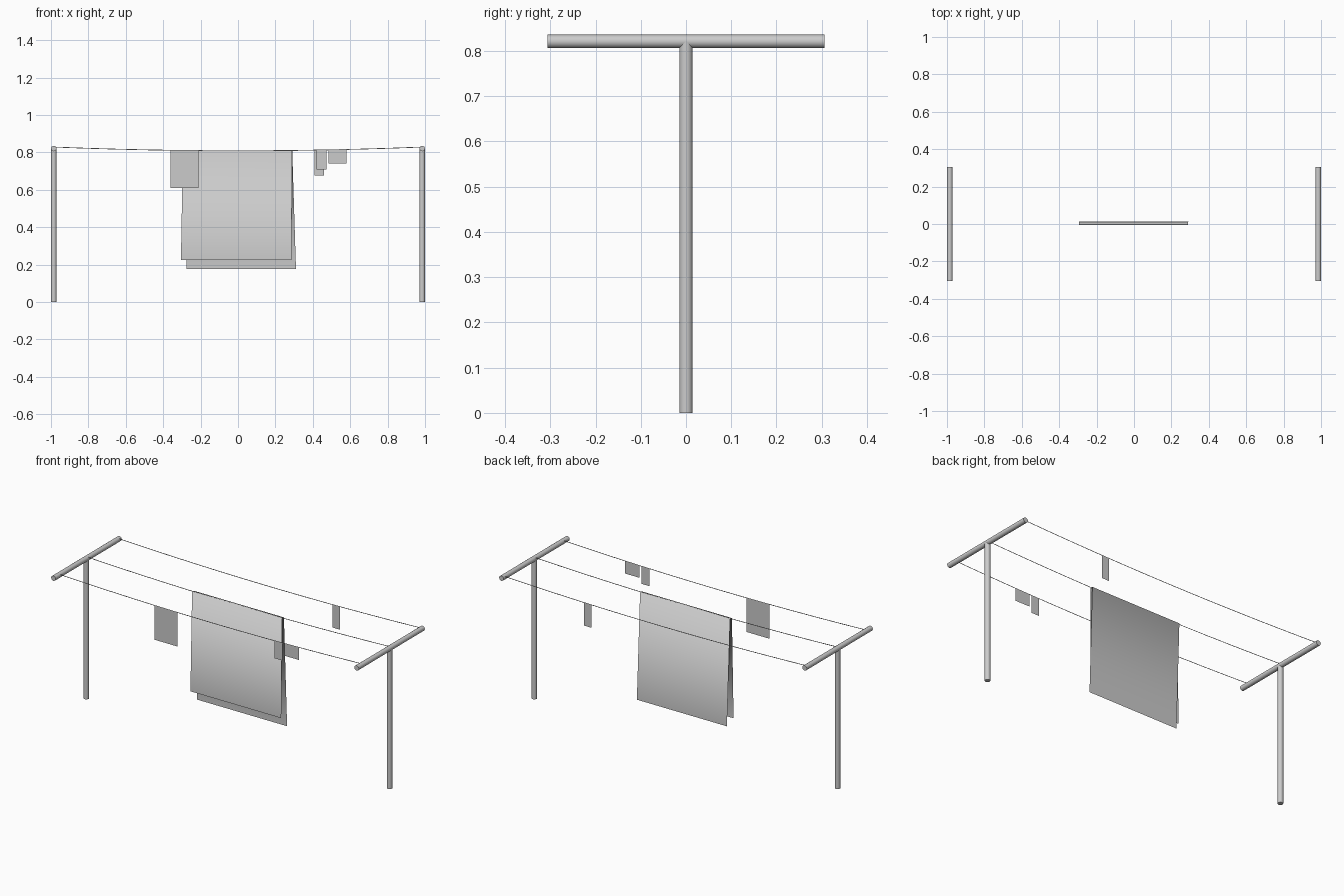
import bpy
import bmesh
from math import radians
from mathutils import Matrix

cube = bpy.data.objects.get("Cube")
if cube:
    bpy.data.objects.remove(cube, do_unlink=True)

grey = bpy.data.materials.new("plain grey")
grey.use_nodes = True
grey.diffuse_color = (0.6, 0.6, 0.6, 1)
grey.node_tree.nodes["Principled BSDF"].inputs["Base Color"].default_value = (0.6, 0.6, 0.6, 1)

TOP = 0.821       # height of the crossbar axis
POST_X = 0.985
RADIUS = 0.0148


def finish(name, bm):
    mesh = bpy.data.meshes.new(name)
    bm.to_mesh(mesh)
    bm.free()
    mesh.materials.append(grey)
    obj = bpy.data.objects.new(name, mesh)
    bpy.context.collection.objects.link(obj)
    return obj


def smooth(obj, angle=None):
    bpy.ops.object.select_all(action='DESELECT')
    obj.select_set(True)
    bpy.context.view_layer.objects.active = obj
    if angle:
        bpy.ops.object.shade_smooth_by_angle(angle=radians(angle))
    else:
        bpy.ops.object.shade_smooth()


def tube(name, length, matrix):
    bm = bmesh.new()
    bmesh.ops.create_cone(bm, cap_ends=True, segments=16, radius1=RADIUS,
                          radius2=RADIUS, depth=length, matrix=matrix)
    smooth(finish(name, bm), 40)


def strip(name, rows):
    """Skin a ribbon across successive pairs of points."""
    bm = bmesh.new()
    pairs = [[bm.verts.new(p) for p in row] for row in rows]
    for (a, b), (c, d) in zip(pairs, pairs[1:]):
        bm.faces.new((a, b, d, c))
    return finish(name, bm)


def line_height(x):
    return 0.809 + 0.02 * (x / POST_X) ** 2


# T-shaped end supports
for side, x in (("right", -POST_X), ("left", POST_X)):
    tube(side + "_post", TOP, Matrix.Translation((x, 0, TOP / 2)))
    tube(side + "_crossbar", 0.612,
         Matrix.Translation((x, 0, TOP)) @ Matrix.Rotation(radians(90), 4, 'X'))

# Sagging lines, thin upright ribbons
LINES = {"front": -0.26, "middle": 0.003, "back": 0.29}
for name, y in LINES.items():
    rows = []
    for i in range(13):
        x = POST_X * (i / 6 - 1)
        z = line_height(x)
        rows.append([(x, y, z - 0.002), (x, y, z + 0.002)])
    strip(name + "_line", rows)

# Large sheet folded over the middle line
sheet = strip("folded_sheet", [
    [(-0.305, -0.006, 0.225), (0.285, -0.006, 0.225)],
    [(-0.295, -0.005, 0.811), (0.29, -0.005, 0.811)],
    [(-0.295, 0.012, 0.811), (0.29, 0.012, 0.811)],
    [(-0.275, 0.013, 0.177), (0.31, 0.013, 0.177)],
])
smooth(sheet)

# Small flat laundry
for name, line, x0, x1, bottom in (
        ("towel", "front", -0.36, -0.21, 0.61),
        ("front_sock", "front", 0.42, 0.472, 0.71),
        ("washcloth", "front", 0.485, 0.58, 0.742),
        ("back_sock_a", "back", 0.41, 0.436, 0.678),
        ("back_sock_b", "back", 0.436, 0.459, 0.678)):
    y = LINES[line]
    strip(name, [[(x0, y, bottom), (x1, y, bottom)],
                 [(x0, y, line_height(x0)), (x1, y, line_height(x1))]])
